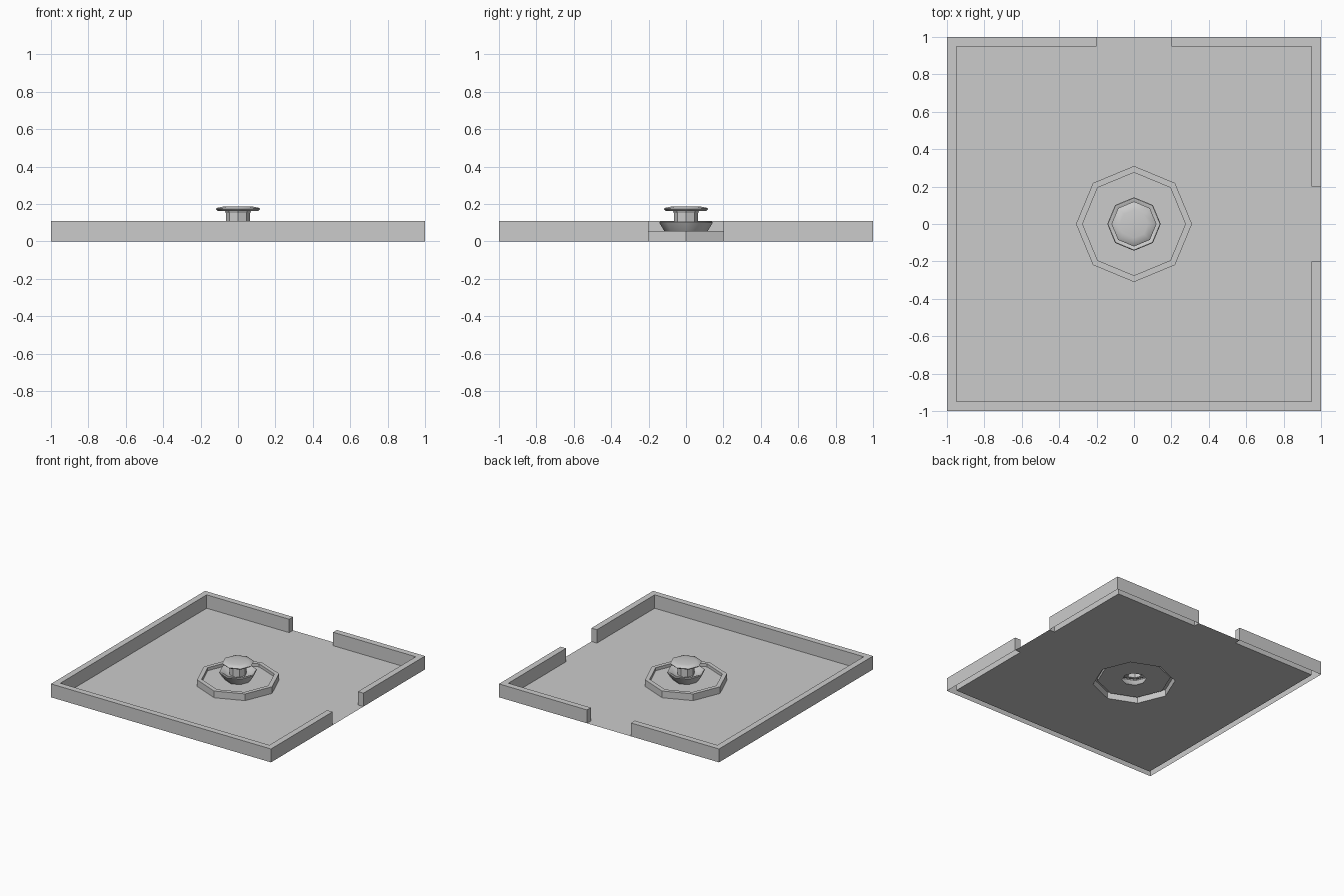
import bpy, bmesh, math

if "Cube" in bpy.data.objects:
    bpy.data.objects.remove(bpy.data.objects["Cube"])

SIDES = 8
T = 0.05      # wall thickness
H = 0.11      # wall height
GAP = 0.2     # half width of the wall openings


def finish(name, bm, smooth=None):
    bmesh.ops.remove_doubles(bm, verts=bm.verts, dist=1e-5)
    mesh = bpy.data.meshes.new(name)
    bm.to_mesh(mesh)
    bm.free()
    ob = bpy.data.objects.new(name, mesh)
    bpy.context.collection.objects.link(ob)
    if smooth:
        bpy.ops.object.select_all(action='DESELECT')
        ob.select_set(True)
        bpy.context.view_layer.objects.active = ob
        bpy.ops.object.shade_smooth_by_angle(angle=math.radians(smooth))
    return ob


def ring(bm, r, z):
    return [bm.verts.new((r * math.cos(a), r * math.sin(a), z))
            for a in (math.tau * i / SIDES for i in range(SIDES))]


def lathe(name, profile, cap=False, smooth=None):
    """Turn an (r, z) profile, listed from the outside bottom up, into eight sides."""
    bm = bmesh.new()
    rings = [ring(bm, r, z) for r, z in profile]
    for a, b in zip(rings, rings[1:]):
        for i in range(SIDES):
            j = (i + 1) % SIDES
            bm.faces.new((a[i], a[j], b[j], b[i]))
    if cap:
        bm.faces.new(rings[-1])
    return finish(name, bm, smooth)


def wall(name, outer, inner):
    """Hollow wall, open underneath, following an anticlockwise outer path."""
    bm = bmesh.new()
    cols = []
    for o, n in zip(outer, inner):
        cols.append([bm.verts.new(c) for c in
                     ((*o, 0), (*o, H), (*n, H), (*n, 0))])
    for a, b in zip(cols, cols[1:]):
        for k in range(3):
            bm.faces.new((a[k], b[k], b[k + 1], a[k + 1]))
    bm.faces.new(cols[0])
    bm.faces.new(cols[-1][::-1])
    return finish(name, bm)


# Perimeter walls, with openings in the middle of the back and right sides
I = 1 - T
wall("corner_wall", [(1, GAP), (1, 1), (GAP, 1)], [(I, GAP), (I, I), (GAP, I)])
wall("long_wall",
     [(-GAP, 1), (-1, 1), (-1, -1), (1, -1), (1, -GAP)],
     [(-GAP, I), (-I, I), (-I, -I), (I, -I), (I, -GAP)])

# Floor: reaches the edge at the openings, with an octagonal hole for the basin
bm = bmesh.new()
outline = [(-I, -I), (I, -I), (I, -GAP), (1, -GAP), (1, GAP), (I, GAP),
           (I, I), (GAP, I), (GAP, 1), (-GAP, 1), (-GAP, I), (-I, I)]
for loop in ([bm.verts.new((x, y, 0)) for x, y in outline], ring(bm, 0.31, 0)):
    for a, b in zip(loop, loop[1:] + loop[:1]):
        bm.edges.new((a, b))
bmesh.ops.triangle_fill(bm, edges=bm.edges[:], use_beauty=True, normal=(0, 0, 1))
for f in bm.faces:
    if f.normal.z < 0:
        f.normal_flip()
finish("floor", bm)

# Basin rim and raised basin floor
lathe("basin", [(0.31, 0), (0.31, 0.055), (0.275, 0.055), (0.275, 0.03), (0.09, 0.03)])

# Fountain bowl
lathe("bowl", [(0.09, 0.03), (0.117, 0.057), (0.143, 0.1), (0.139, 0.106),
               (0.125, 0.104), (0.1, 0.085), (0.065, 0.08)], smooth=50)

# Stem
lathe("stem", [(0.065, 0.08), (0.065, 0.152), (0.07, 0.163)])

# Top cap
lathe("top_cap", [(0.07, 0.163), (0.11, 0.163), (0.12, 0.173), (0.114, 0.179),
                  (0.075, 0.187)], cap=True, smooth=40)
